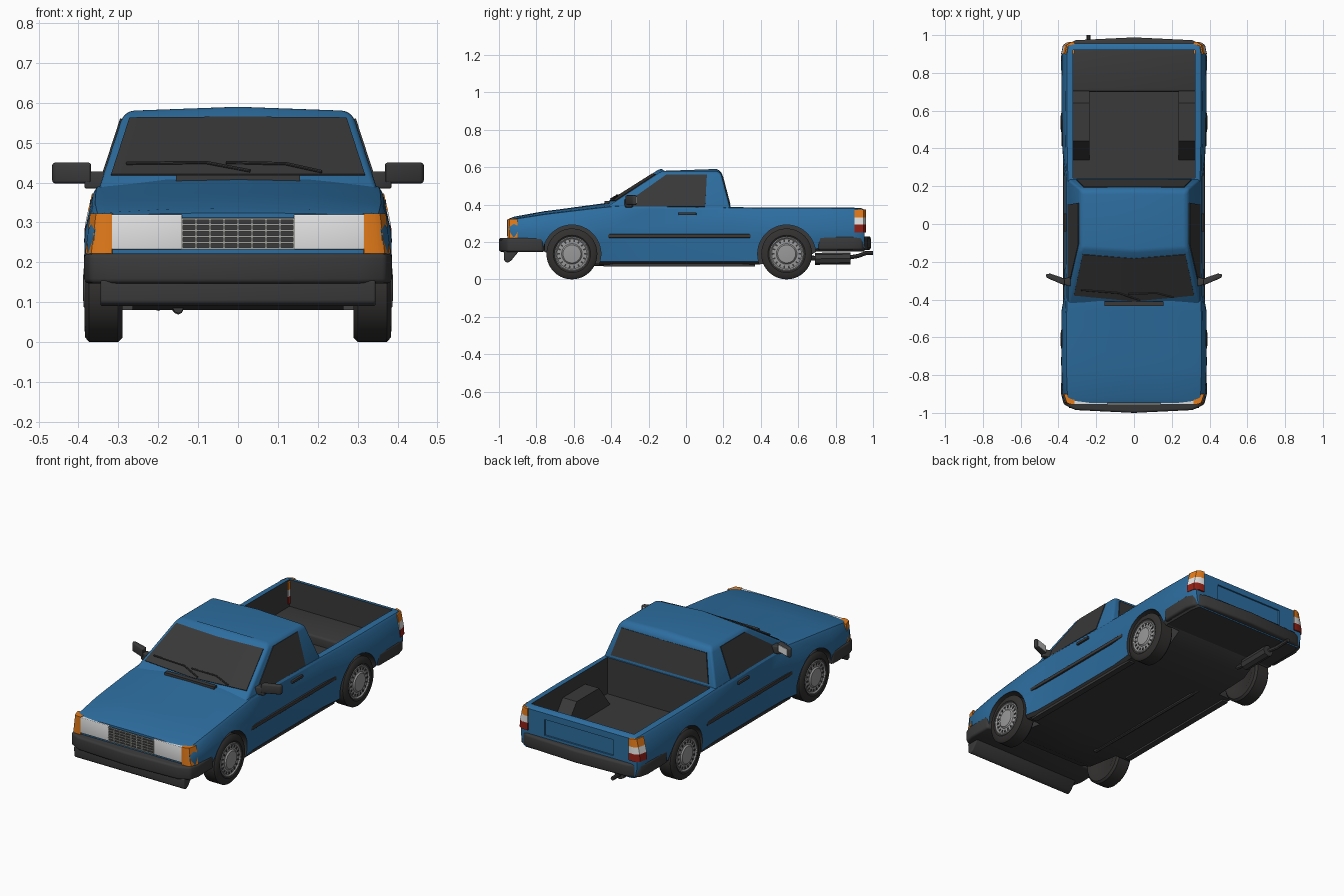
import bpy, bmesh, math
from mathutils import Vector

if "Cube" in bpy.data.objects:
    bpy.data.objects.remove(bpy.data.objects["Cube"])


def material(name, r, g, b):
    m = bpy.data.materials.new(name)
    m.diffuse_color = (r, g, b, 1)
    m.use_nodes = True
    m.node_tree.nodes["Principled BSDF"].inputs["Base Color"].default_value = m.diffuse_color
    return m


BLUE = material("blue paint", 0.026, 0.155, 0.35)
DARK = material("dark plastic", 0.042, 0.042, 0.042)
GLASS = material("dark glass", 0.04, 0.04, 0.04)
TYRE = material("tyre rubber", 0.032, 0.03, 0.029)
GREY = material("wheel grey", 0.32, 0.32, 0.32)
TRIM = material("grille grey", 0.36, 0.36, 0.34)
WHITE = material("lamp white", 0.78, 0.78, 0.78)
ORANGE = material("lamp orange", 0.78, 0.2, 0.01)
RED = material("lamp red", 0.3, 0.015, 0.008)


def finish(o, angle=38):
    bpy.ops.object.select_all(action='DESELECT')
    o.select_set(True)
    bpy.context.view_layer.objects.active = o
    for m in list(o.modifiers):
        bpy.ops.object.modifier_apply(modifier=m.name)
    bpy.ops.object.shade_smooth_by_angle(angle=math.radians(angle))
    return o


def build(name, verts, faces, mats, bevel=0, mirror=False, solid=0, done=True):
    me = bpy.data.meshes.new(name)
    me.from_pydata([tuple(v) for v in verts], [], faces)
    bm = bmesh.new()
    bm.from_mesh(me)
    bmesh.ops.recalc_face_normals(bm, faces=bm.faces)
    bm.to_mesh(me)
    bm.free()
    for m in mats:
        me.materials.append(m)
    o = bpy.data.objects.new(name, me)
    bpy.context.collection.objects.link(o)
    if solid:
        s = o.modifiers.new("solid", 'SOLIDIFY')
        s.thickness, s.offset = solid, 0
    if bevel:
        b = o.modifiers.new("bevel", 'BEVEL')
        b.width, b.segments = bevel, 3
        b.angle_limit = math.radians(28)
    if mirror:
        o.modifiers.new("mirror", 'MIRROR')
    return finish(o) if done else o


def loft(name, rings, mats, **kw):
    n = len(rings[0])
    faces = [(i * n + j, i * n + (j + 1) % n, (i + 1) * n + (j + 1) % n, (i + 1) * n + j)
             for i in range(len(rings) - 1) for j in range(n)]
    faces += [tuple(range(n)), tuple(range((len(rings) - 1) * n, len(rings) * n))]
    return build(name, [v for r in rings for v in r], faces, mats, **kw)


def prism(name, pts, axis, a, b, mats, top=None, **kw):
    """Extrude a 2D outline along x (points are y,z) or z (points are x,y)."""
    put = (lambda p, t: (t, p[0], p[1])) if axis == 'x' else (lambda p, t: (p[0], p[1], t))
    return loft(name, [[put(p, a) for p in pts], [put(p, b) for p in (top or pts)]], mats, **kw)


def box(name, x, y, z, mats, **kw):
    return prism(name, [(x[0], y[0]), (x[1], y[0]), (x[1], y[1]), (x[0], y[1])], 'z', z[0], z[1], mats, **kw)


def tube(name, pts, r, mat):
    cu = bpy.data.curves.new(name, 'CURVE')
    cu.dimensions, cu.bevel_depth, cu.bevel_resolution, cu.use_fill_caps = '3D', r, 2, True
    sp = cu.splines.new('POLY')
    sp.points.add(len(pts) - 1)
    for p, c in zip(sp.points, pts):
        p.co = (*c, 1)
    cu.materials.append(mat)
    o = bpy.data.objects.new(name, cu)
    bpy.context.collection.objects.link(o)
    bpy.ops.object.select_all(action='DESELECT')
    o.select_set(True)
    bpy.context.view_layer.objects.active = o
    bpy.ops.object.convert(target='MESH')
    return finish(bpy.context.view_layer.objects.active)


# Lower body: y, half width, shoulder width, shoulder z, centre z, bottom z
stations = [(-.947, .362, .35, .316, .324, .15), (-.92, .378, .36, .325, .335, .15),
            (-.76, .385, .366, .35, .364, .15), (-.68, .386, .366, .36, .374, .11),
            (-.46, .384, .364, .386, .404, .08), (-.38, .369, .36, .394, .415, .08),
            (-.2, .366, .358, .394, .4, .08), (.25, .366, .358, .386, .386, .08),
            (.38, .378, .361, .385, .385, .08), (.6, .385, .364, .385, .385, .09),
            (.7, .385, .364, .385, .385, .15), (.9, .382, .362, .383, .383, .15),
            (.94, .374, .357, .38, .38, .15), (.955, .364, .348, .37, .37, .15)]
rings = []
for y, w, u, ze, zt, zb in stations:
    half = [(w - .03, zb), (w - .012, zb + .015), (w - .002, .21), (w, .25), (w - .002, .28),
            (u, ze - .015), (u - .008, ze - .004), (u - .03, ze), (.18, ze + .8 * (zt - ze))]
    rings.append([(0, y, zb)] + [(x, y, z) for x, z in half] + [(0, y, zt)]
                 + [(-x, y, z) for x, z in reversed(half)])
body = loft("lower_body", rings, [BLUE, DARK], done=False)
for p in body.data.polygons:
    if p.normal.z < -.6:
        p.material_index = 1


def cut(cutter, index):
    for p in cutter.data.polygons:
        p.material_index = index
    m = body.modifiers.new("cut", 'BOOLEAN')
    m.operation, m.solver, m.object = 'DIFFERENCE', 'EXACT', cutter
    cutter.hide_render = True
    bpy.context.view_layer.objects.active = body
    bpy.ops.object.modifier_apply(modifier=m.name)
    bpy.data.objects.remove(cutter)


# Load bed with wheel housings, wheel arches, tailgate recess
slots = [BLUE, DARK]
bed = [(.243, .6), (.243, .18), (.34, .18), (.44, .31), (.64, .31), (.74, .18), (.92, .18), (.92, .6)]
cut(prism("bed_cutter", bed, 'x', -.322, .322, slots), 1)
cut(box("floor_cutter", (-.235, .235), (.243, .92), (.18, .6), slots), 1)
FRONT, REAR, AXLE = -.61, .538, .136
for y in (FRONT, REAR):
    arch = [(y + .155 * math.cos(t * math.tau / 48), AXLE + .155 * math.sin(t * math.tau / 48)) for t in range(48)]
    for s in (1, -1):
        cut(prism("arch_cutter", arch, 'x', s * .265, s * .5, slots), 1)
cut(box("tailgate_cutter", (-.215, .215), (.946, 1), (.245, .335), slots), 0)
finish(body, 30)

# Cab shell: z, front half width, front centre y, front corner y, rear half width, rear y
cab_rings = []
for z, wf, yc, yk, wr, yr, crown in [(.375, .352, -.475, -.44, .352, .238, 0), (.565, .29, -.175, -.15, .29, .188, .004),
                                     (.58, .27, -.142, -.125, .272, .165, .01)]:
    cab_rings.append([(0, yc, z + crown), (wf, yk, z), (wr, yr, z), (0, yr + .004, z + crown), (-wr, yr, z), (-wf, yk, z)])
loft("cab", cab_rings, [BLUE], bevel=.012)


# Windows as thin plates on the cab faces
def screen_point(x, z, lift=.0):
    k = (z - .375) / .19
    wide = .352 - .062 * k
    return (x, -.475 + .30 * k + abs(x) / wide * (.035 - .01 * k) - lift, z + lift * .6)


build("windscreen", [screen_point(x, z, .001) for x, z in
      [(-.318, .418), (0, .418), (.318, .418), (.272, .56), (0, .562), (-.272, .56)]],
      [(0, 1, 4, 5), (1, 2, 3, 4)], [GLASS], solid=.007)
side = [(-.32, .388), (-.30, .422), (-.105, .56), (.112, .56), (.102, .388)]
build("side_window", [(.353 - (z - .375) / .19 * .062, y, z) for y, z in side],
      [tuple(range(5))], [GLASS], solid=.006, mirror=True)
build("rear_window", [(x, .241 - (z - .375) / .19 * .05, z) for x, z in
      [(-.305, .4), (.305, .4), (.265, .55), (-.265, .55)]], [(0, 1, 2, 3)], [GLASS], solid=.007)

# Wipers and cowl vent
for name, line in (("left_wiper", [(-.28, .443), (-.08, .445), (.03, .424)]),
                   ("right_wiper", [(-.03, .445), (.12, .442), (.21, .422)])):
    tube(name, [screen_point(x, z, .009) for x, z in line], .004, DARK)
box("cowl_vent", (-.155, .155), (-.435, -.41), (.40, .419), [DARK])

# Bumpers and front valance
plan = [(.35, .74), (.384, .75), (.386, .9), (.372, .955), (.31, .985), (0, 1)]


def bumper(name, sy, shift, z0, z1):
    half = [(x, sy * (y + (shift if y > .8 else -.04 if shift else .015))) for x, y in plan]
    outline = half + [(-x, y) for x, y in half[-2::-1]]
    prism(name, outline, 'z', z0, z1, [DARK], bevel=.012)


bumper("front_bumper", -1, 0, .147, .222)
bumper("rear_bumper", 1, -.012, .157, .23)
prism("front_valance", [(-.975, .155), (-.972, .1), (-.955, .088), (-.935, .1), (-.89, .155)], 'x', -.345, .345,
      [DARK], bevel=.006)

# Head lamps, corner lamps and grille
box("head_lamp", (.14, .318), (-.956, -.92), (.232, .32), [WHITE], bevel=.004, mirror=True)
corner = [(.316, -.955), (.352, -.954), (.368, -.945), (.383, -.9), (.31, -.9)]
prism("corner_lamp", corner, 'z', .222, .322, [ORANGE], top=[(x - .012 * (x > .32), y) for x, y in corner], mirror=True)
box("grille_back", (-.142, .142), (-.951, -.93), (.232, .312), [DARK])
for i in range(6):
    z = .235 + i * .0148
    box("grille_bar", (-.142, .142), (-.957, -.948), (z - .0025, z + .0025), [TRIM])
for i in range(9):
    x = -.14 + i * .035
    box("grille_post", (x - .0025, x + .0025), (-.956, -.948), (.233, .311), [TRIM])

# Tail lamps in three bands
tail = [(.315, .963), (.352, .963), (.376, .948), (.386, .9), (.315, .9)]
for name, z0, z1, d0, d1, m in (("tail_lamp_red", .25, .292, 0, .002, RED), ("tail_lamp_white", .292, .33, .002, .01, WHITE),
                                ("tail_lamp_orange", .33, .373, .01, .02, ORANGE)):
    low, high = [[(x - d * (x > .32), y) for x, y in tail] for d in (d0, d1)]
    prism(name, low, 'z', z0, z1, [m], top=high, mirror=True)

# Side moulding, sill and door handle
box("side_moulding", (.35, .375), (-.42, .345), (.222, .242), [DARK], bevel=.003, mirror=True)
box("sill_strip", (.31, .345), (-.44, .37), (.07, .084), [DARK], mirror=True)
box("door_handle", (.35, .371), (-.04, .055), (.343, .358), [DARK], bevel=.003, mirror=True)

# Door mirrors
head = [(.368, -.325), (.462, -.285), (.468, -.268), (.455, -.262), (.368, -.29)]
prism("mirror_housing", head, 'z', .398, .45, [DARK], bevel=.008, mirror=True)
build("mirror_glass", [(.38, -.285, .405), (.45, -.262, .405), (.45, -.262, .443), (.38, -.285, .443)],
      [(0, 1, 2, 3)], [WHITE], solid=.004, mirror=True)
prism("mirror_arm", [(.335, -.33), (.385, -.318), (.385, -.292), (.335, -.28)], 'z', .385, .428, [DARK],
      bevel=.005, mirror=True)


# Wheels: lathe profiles of (x offset, radius)
def lathe(name, profile, y, mat, n=40):
    loft(name, [[(.337 + dx, y + r * math.cos(a * math.tau / n), AXLE + r * math.sin(a * math.tau / n))
                 for a in range(n)] for dx, r in profile], [mat], mirror=True)


tyre = [(-.04, .08), (-.047, .095), (-.047, .125), (-.036, .136), (.036, .136), (.046, .125), (.048, .1), (.04, .088)]
rim = [(.03, .092), (.045, .092), (.047, .087), (.041, .08), (.043, .055), (.05, .048), (.052, .02), (.052, .005)]
for label, y in (("front", FRONT), ("rear", REAR)):
    lathe(label + "_tyre", tyre, y, TYRE)
    lathe(label + "_rim", rim, y, GREY)
    verts, faces = [], []
    for i in range(18):  # dark slots round the rim
        a = i * math.tau / 18
        for da, r in ((-.06, .064), (.06, .064), (.06, .077), (-.06, .077)):
            verts.append((.3805, y + r * math.cos(a + da), AXLE + r * math.sin(a + da)))
        faces.append(tuple(range(i * 4, i * 4 + 4)))
    build(label + "_rim_slots", verts, faces, [DARK], solid=.003, mirror=True)

# Exhaust
tube("exhaust_pipe", [(-.15, -.5, .085), (-.15, .3, .082), (-.18, .5, .12), (-.2, .72, .112)], .013, DARK)
tube("muffler", [(-.2, .69, .11), (-.2, .705, .11), (-.2, .865, .112), (-.2, .88, .112)], .032, DARK)
tube("tailpipe", [(-.2, .86, .115), (-.225, .92, .125), (-.24, .96, .14), (-.24, 1.0, .14)], .011, DARK)
